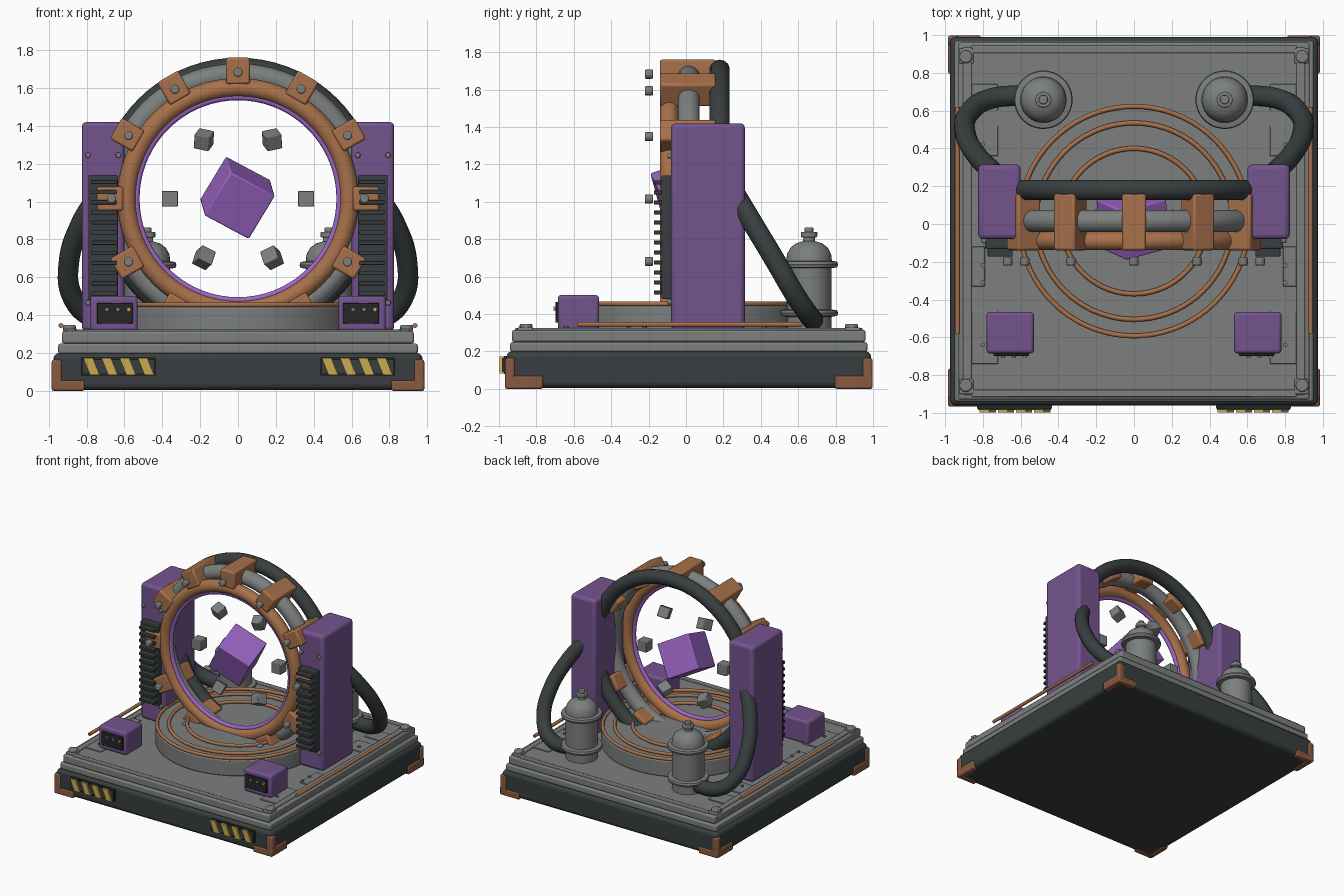
import bpy, math
from mathutils import Vector, Matrix

if "Cube" in bpy.data.objects:
    bpy.data.objects.remove(bpy.data.objects["Cube"])

CY = 0.015     # depth centre of the base and ring
RZ = 1.015     # height of the ring centre


def mat(name, col):
    m = bpy.data.materials.new(name)
    m.diffuse_color = (*col, 1)
    m.use_nodes = True
    m.node_tree.nodes["Principled BSDF"].inputs["Base Color"].default_value = m.diffuse_color
    return m


PURPLE = mat("purple paint", (0.175, 0.088, 0.27))
GLOW = mat("bright violet", (0.33, 0.13, 0.56))
COPPER = mat("copper", (0.39, 0.165, 0.07))
BROWN = mat("dark copper", (0.25, 0.10, 0.05))
GREY = mat("grey metal", (0.20, 0.215, 0.205))
DARK = mat("dark metal", (0.04, 0.048, 0.05))
BLACK = mat("black panel", (0.018, 0.02, 0.02))
YELLOW = mat("warning yellow", (0.60, 0.40, 0.08))


def finish(name, m, bevel=0.0, seg=2, smooth=True):
    o = bpy.context.object
    o.name = name
    o.data.materials.append(m)
    if bevel:
        b = o.modifiers.new("bevel", 'BEVEL')
        b.width, b.segments, b.limit_method = bevel, seg, 'ANGLE'
    if smooth:
        bpy.ops.object.shade_smooth_by_angle(angle=math.radians(35))
    return o


def box(name, m, x, y, z, bevel=0.0, seg=2):
    """Box from (min, max) spans."""
    c = [(a + b) / 2 for a, b in (x, y, z)]
    bpy.ops.mesh.primitive_cube_add(size=1, location=c)
    o = bpy.context.object
    o.data.transform(Matrix.Diagonal((abs(x[1] - x[0]), abs(y[1] - y[0]), abs(z[1] - z[0]), 1)))
    return finish(name, m, bevel, seg, bevel > 0)


def cyl(name, m, r, depth, loc, axis='Z', n=24, bevel=0.0):
    rot = {'Z': (0, 0, 0), 'Y': (math.pi / 2, 0, 0)}[axis]
    bpy.ops.mesh.primitive_cylinder_add(vertices=n, radius=r, depth=depth, location=loc, rotation=rot)
    return finish(name, m, bevel)


def torus(name, m, R, r, loc, upright=False, n=72):
    bpy.ops.mesh.primitive_torus_add(major_radius=R, minor_radius=r, major_segments=n, minor_segments=14,
                                     location=loc, rotation=(math.pi / 2 if upright else 0, 0, 0))
    return finish(name, m)


def lathe(name, m, profile, loc, n=36):
    """Spin a (radius, height) profile about the vertical axis."""
    verts, faces, k = [], [], len(profile)
    for i in range(n):
        a = 2 * math.pi * i / n
        verts += [(r * math.cos(a), r * math.sin(a), z) for r, z in profile]
    for i in range(n):
        j = (i + 1) % n
        faces += [(i * k + p, j * k + p, j * k + p + 1, i * k + p + 1) for p in range(k - 1)]
    faces.append([i * k + k - 1 for i in range(n)])
    me = bpy.data.meshes.new(name)
    me.from_pydata(verts, [], faces)
    o = bpy.data.objects.new(name, me)
    bpy.context.collection.objects.link(o)
    o.location = loc
    bpy.context.view_layer.objects.active = o
    bpy.ops.object.select_all(action='DESELECT')
    o.select_set(True)
    return finish(name, m)


def tube(name, m, pts, r):
    cu = bpy.data.curves.new(name, 'CURVE')
    cu.dimensions, cu.bevel_depth, cu.bevel_resolution, cu.use_fill_caps = '3D', r, 5, True
    s = cu.splines.new('BEZIER')
    s.bezier_points.add(len(pts) - 1)
    for bp, p in zip(s.bezier_points, pts):
        bp.co = p
        bp.handle_left_type = bp.handle_right_type = 'AUTO'
    o = bpy.data.objects.new(name, cu)
    bpy.context.collection.objects.link(o)
    cu.materials.append(m)
    return o


def span(half, c=0.0):
    return (c - half, c + half)


def side(s, a, b):
    return tuple(sorted((s * a, s * b)))


# Stepped base
box("base_slab", DARK, span(0.975), span(0.975, CY), (0.005, 0.2), 0.03, 3)
box("lower_deck", GREY, span(0.95), span(0.955, CY), (0.195, 0.25), 0.012)
box("upper_deck", GREY, span(0.93), span(0.945, CY), (0.25, 0.315), 0.012)
for s in (-1, 1):
    box("deck_rim_side", GREY, side(s, 0.86, 0.905), span(0.92, CY), (0.31, 0.325), 0.005)
    box("deck_rim_end", GREY, span(0.86), sorted((CY + s * 0.89, CY + s * 0.93)), (0.31, 0.325), 0.005)

# Corner guards and deck bolts
for sx in (-1, 1):
    for sy in (-1, 1):
        def ys(a, b):
            return tuple(sorted((CY + sy * a, CY + sy * b)))
        box("corner_foot_x", BROWN, side(sx, 0.81, 0.984), ys(0.93, 0.982), (0, 0.055), 0.01)
        box("corner_foot_y", BROWN, side(sx, 0.93, 0.984), ys(0.78, 0.982), (0, 0.07), 0.01)
        box("corner_post", BROWN, side(sx, 0.93, 0.984), ys(0.93, 0.982), (0, 0.165), 0.012)
        box("bolt_pad", GREY, side(sx, 0.85, 0.925), ys(0.835, 0.915), (0.31, 0.328), 0.006)
        cyl("deck_bolt", GREY, 0.034, 0.03, (sx * 0.89, CY + sy * 0.87, 0.333), n=16, bevel=0.008)

# Hazard panels
for s in (-1, 1):
    box("hazard_panel", BLACK, side(s, 0.435, 0.83), (-0.976, -0.955), (0.08, 0.175))
    for i in range(4):
        o = box("hazard_stripe", YELLOW, span(0.025), (-0.008, 0.008), span(0.045))
        for v in o.data.vertices:
            v.co.x -= v.co.z * 0.4
        o.location = (s * 0.63 + (i - 1.5) * 0.096, -0.99, 0.128)
    box("hazard_backing", DARK, side(s, 0.44, 0.825), (-0.985, -0.97), (0.09, 0.165))

# Round platform and its copper rings
cyl("platform", GREY, 0.62, 0.13, (0, CY, 0.378), n=64, bevel=0.008)
for R in (0.608, 0.52, 0.385):
    torus("platform_ring", COPPER, R, 0.013, (0, CY, 0.455))

# Upright ring
C = Vector((0, CY, RZ))
torus("ring_core", GREY, 0.655, 0.06, C, True)
torus("ring_front", COPPER, 0.587, 0.05, (0, -0.09, RZ), True)
torus("ring_inner_glow", GLOW, 0.538, 0.018, (0, -0.095, RZ), True)
torus("ring_hose", DARK, 0.69, 0.055, (0, 0.18, RZ), True)
for i in range(12):
    a = i * math.pi / 6
    d = Vector((math.sin(a), 0, math.cos(a)))
    o = box("ring_clamp", COPPER, span(0.064), span(0.15), span(0.07), 0.012)
    o.location = d * 0.675 + Vector((0, 0.01, RZ))
    o.rotation_euler = (0, a, 0)
    cyl("clamp_bolt", GREY, 0.025, 0.045, d * 0.668 + Vector((0, -0.198, RZ)), 'Y', 12, 0.008)

# Floating core cube
a = Vector((0.225, 0.06, -0.12)).normalized()
b = Vector((-0.01, 0.255, 0.075))
b = (b - a * b.dot(a)).normalized()
o = box("core_cube", GLOW, span(0.137), span(0.137), span(0.137), 0.008)
o.rotation_euler = Matrix((a, b, a.cross(b))).transposed().to_euler()
o.location = (-0.003, 0, RZ + 0.005)

# Small orbiting cubes
for i in range(6):
    t = i * math.pi / 3
    o = box("orbit_cube", GREY, span(0.042), span(0.042), span(0.042), 0.005)
    o.location = C + Vector((0.36 * math.cos(t), 0, 0.36 * math.sin(t)))
    o.rotation_euler = (0.5 * math.sin(t), (0, -0.2, 0.2, 0, 0.45, -0.45)[i], 0.3 * math.sin(2 * t))

for s in (-1, 1):
    # Pillars with radiators
    box("pillar", PURPLE, side(s, 0.6, 0.825), (-0.08, 0.315), (0.315, 1.42), 0.025, 3)
    box("radiator_plate", DARK, side(s, 0.635, 0.79), (-0.13, -0.075), (0.48, 1.14), 0.006)
    for i in range(12):
        z = 0.515 + i * 0.0535
        box("radiator_fin", DARK, side(s, 0.642, 0.775), (-0.172, -0.125), span(0.011, z), 0.004)
    for x in (0.632, 0.793):
        for z in (0.465, 1.245):
            cyl("pillar_bolt", GREY, 0.015, 0.03, (s * x, -0.085, z), 'Y', 10, 0.004)

    # Control boxes
    box("control_box", PURPLE, side(s, 0.53, 0.78), (-0.685, -0.465), (0.315, 0.502), 0.018, 3)
    box("control_panel", BLACK, side(s, 0.555, 0.745), (-0.698, -0.68), (0.355, 0.465), 0.004)
    for i, m in enumerate((GREY, GREY, YELLOW)):
        cyl("indicator", m, 0.011, 0.014, (s * 0.65 + (i - 1) * 0.058 + 0.015, -0.702, 0.43), 'Y', 12)

    # Tanks
    prof = [(0.12, 0.315), (0.12, 0.385), (0.15, 0.39), (0.155, 0.405), (0.15, 0.42), (0.12, 0.425),
            (0.12, 0.645), (0.15, 0.65), (0.155, 0.665), (0.15, 0.68), (0.122, 0.685), (0.118, 0.72),
            (0.1, 0.755), (0.07, 0.778), (0.032, 0.79), (0.03, 0.815)]
    lathe("tank", GREY, prof, (s * 0.48, 0.658, 0))
    cyl("tank_cap", GREY, 0.045, 0.03, (s * 0.48, 0.658, 0.825), n=8, bevel=0.006)
    cyl("tank_cap_top", GREY, 0.025, 0.03, (s * 0.48, 0.658, 0.848), n=12, bevel=0.006)

    # Hoses from pillar to tank
    path = [(0.74, 0.27, 1.03), (0.83, 0.36, 0.88), (0.893, 0.48, 0.68), (0.875, 0.585, 0.50),
            (0.77, 0.66, 0.39), (0.5, 0.68, 0.37)]
    tube("tank_hose", DARK, [(s * x, y, z) for x, y, z in path], 0.055)

    # Side rods, deck plates and rivets
    tube("side_rod", COPPER, [(s * 0.935, -0.58, 0.345), (s * 0.935, 0.62, 0.345)], 0.013)
    for y0, y1, x0 in ((-0.74, -0.46, 0.72), (-0.33, -0.12, 0.79), (0.36, 0.52, 0.72), (0.6, 0.74, 0.72)):
        box("deck_plate", GREY, side(s, x0, 0.86), (y0, y1), (0.31, 0.323), 0.003)
    for y in (-0.64, -0.31, -0.22, 0.42):
        cyl("deck_rivet", GREY, 0.012, 0.012, (s * 0.8, y, 0.327), n=10)
